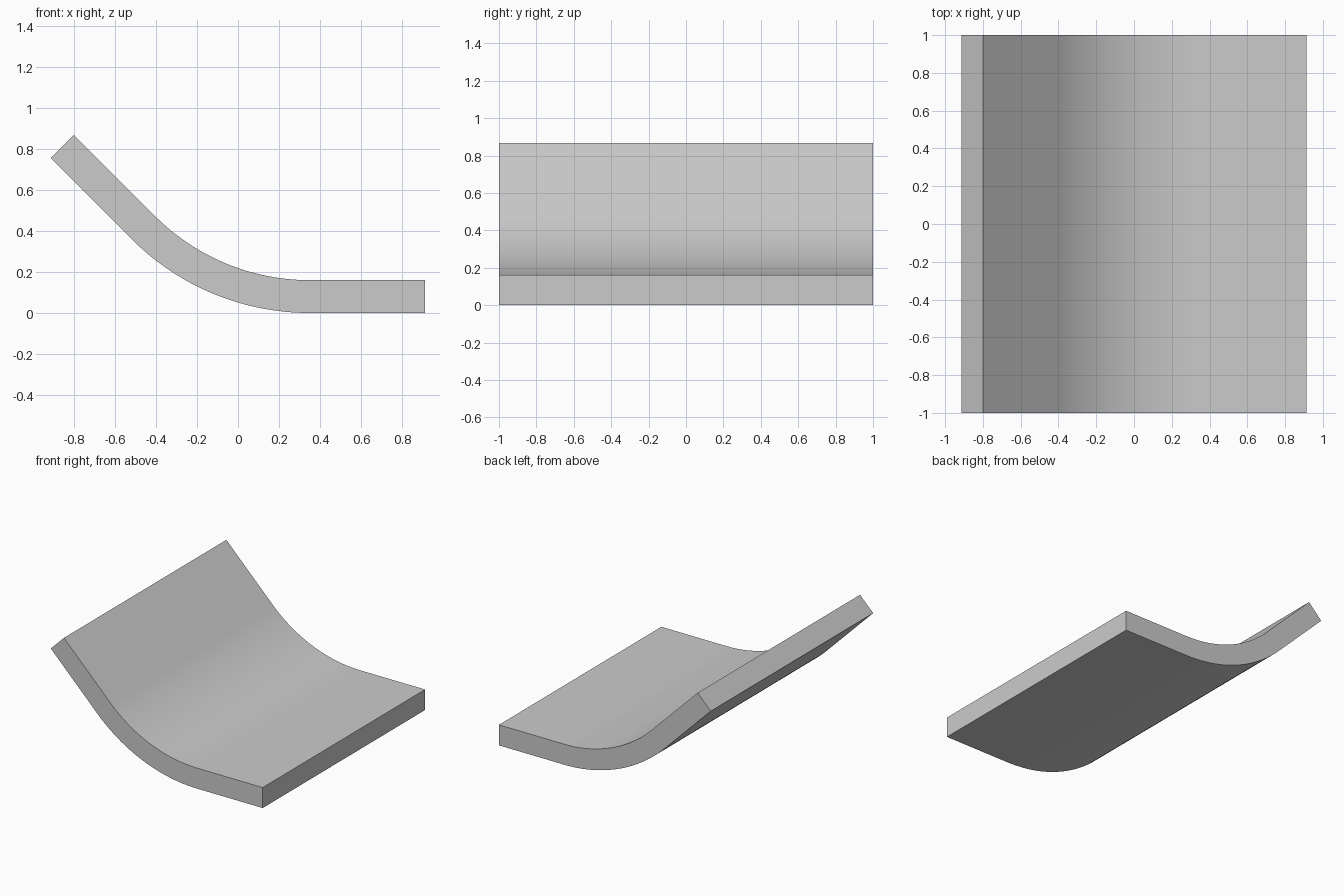
import bpy, bmesh, math

if "Cube" in bpy.data.objects:
    bpy.data.objects.remove(bpy.data.objects["Cube"])

THICK, END_X, BEND_X, RADIUS, ARM, STEPS = 0.16, 0.913, 0.35, 1.148, 0.559, 24
ANGLE = math.radians(45)


def side(offset):
    """One face of the sheet in profile, offset from its centre line."""
    r, zc = RADIUS - offset, RADIUS + THICK / 2
    pts = [(END_X, THICK / 2 + offset)]
    for i in range(STEPS + 1):
        a = ANGLE * i / STEPS
        pts.append((BEND_X - r * math.sin(a), zc - r * math.cos(a)))
    x, z = pts[-1]
    pts.append((x - ARM * math.cos(ANGLE), z + ARM * math.sin(ANGLE)))
    return pts


# Sheet profile: flat part, 45 degree bend, straight raised arm
profile = side(-THICK / 2) + side(THICK / 2)[::-1]
bm = bmesh.new()
face = bm.faces.new([bm.verts.new((x, -1, z)) for x, z in profile])

# Extrude the profile across the full width
ext = bmesh.ops.extrude_face_region(bm, geom=[face])
verts = [v for v in ext["geom"] if isinstance(v, bmesh.types.BMVert)]
bmesh.ops.translate(bm, verts=verts, vec=(0, 2, 0))
bmesh.ops.recalc_face_normals(bm, faces=bm.faces)

mesh = bpy.data.meshes.new("bent_panel")
bm.to_mesh(mesh)
bm.free()
panel = bpy.data.objects.new("bent_panel", mesh)
bpy.context.collection.objects.link(panel)

# Smooth bend with crisp outer edges
bpy.context.view_layer.objects.active = panel
panel.select_set(True)
bpy.ops.object.shade_smooth_by_angle(angle=math.radians(30))
